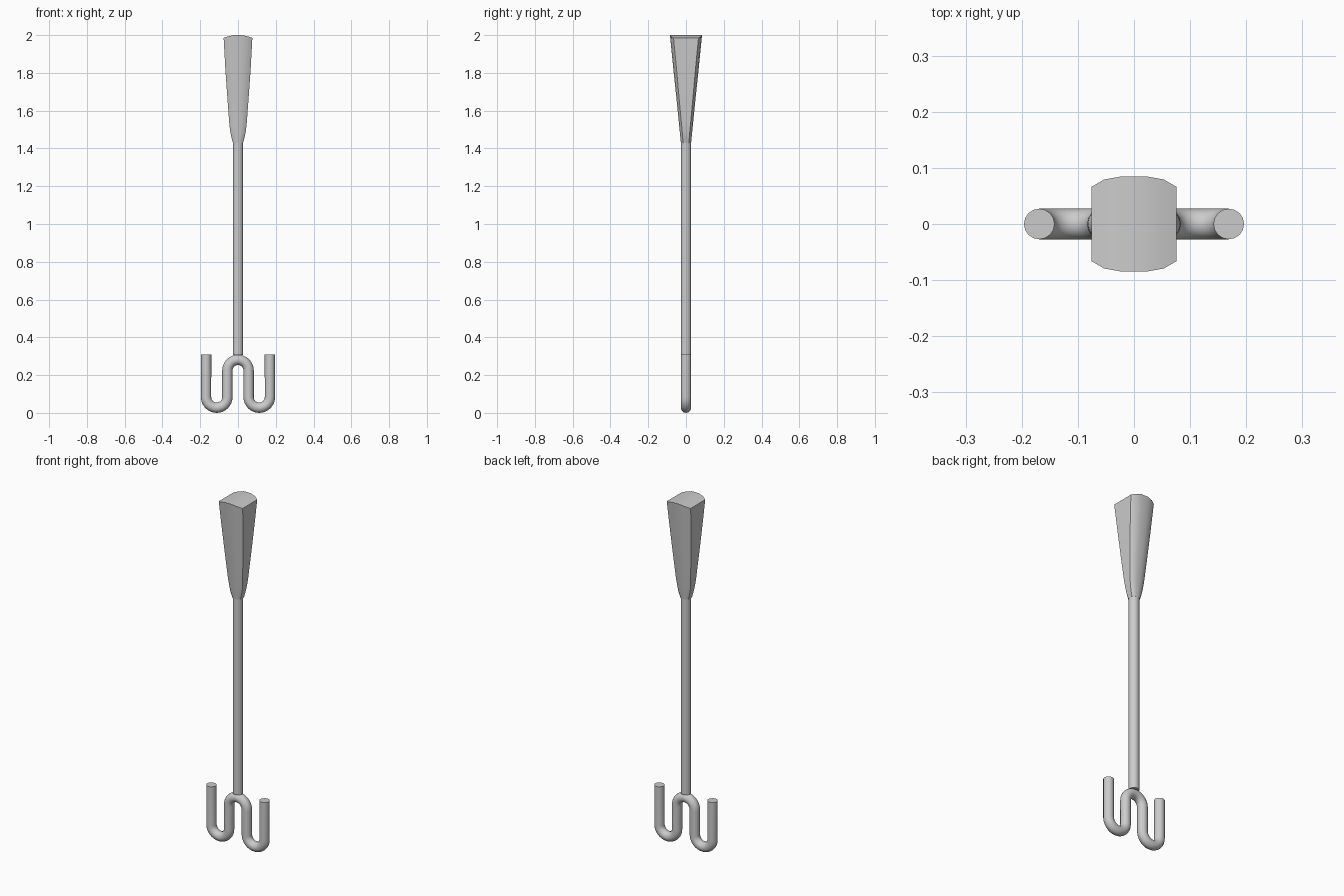
import bpy, bmesh, math

if "Cube" in bpy.data.objects:
    bpy.data.objects.remove(bpy.data.objects["Cube"])

R = 0.0273          # rod radius
BEND = 0.0563       # bend radius of the hook centreline
HOOK_TOP = 0.308


def smooth(obj, angle=30):
    bpy.ops.object.select_all(action='DESELECT')
    obj.select_set(True)
    bpy.context.view_layer.objects.active = obj
    bpy.ops.object.shade_smooth_by_angle(angle=math.radians(angle))


def arc(cx, cz, a0, a1, n=16):
    return [(cx + BEND * math.cos(math.radians(a0 + (a1 - a0) * i / n)),
             cz + BEND * math.sin(math.radians(a0 + (a1 - a0) * i / n)))
            for i in range(n + 1)]


# W-shaped double hook: one rod swept along straight legs and half-circle bends
low, high = R + BEND, HOOK_TOP - R - BEND
path = ([(-3 * BEND, HOOK_TOP)]
        + arc(-2 * BEND, low, 180, 360)
        + arc(0, high, 180, 0)
        + arc(2 * BEND, low, 180, 360)
        + [(3 * BEND, HOOK_TOP)])
curve = bpy.data.curves.new("double_hook", 'CURVE')
curve.dimensions = '3D'
curve.bevel_depth = R
curve.bevel_resolution = 6
curve.use_fill_caps = True
spline = curve.splines.new('POLY')
spline.points.add(len(path) - 1)
for p, (x, z) in zip(spline.points, path):
    p.co = (x, 0, z, 1)
hook = bpy.data.objects.new("double_hook", curve)
bpy.context.collection.objects.link(hook)
bpy.context.view_layer.objects.active = hook
hook.select_set(True)
bpy.ops.object.convert(target='MESH')
smooth(bpy.context.object)

# Straight shaft
bottom, top = HOOK_TOP - 0.002, 1.44
bpy.ops.mesh.primitive_cylinder_add(vertices=32, radius=R, depth=top - bottom,
                                    location=(0, 0, (top + bottom) / 2))
shaft = bpy.context.object
shaft.name = "shaft"
smooth(shaft)

# Flared handle: flat sides, bowed front and back, slightly crowned top
# rows: z, half width, half depth at centre, half depth at side edge
rows = [(1.43, 0.027, 0.027, 0.015), (1.46, 0.035, 0.030, 0.018),
        (1.49, 0.041, 0.033, 0.020), (1.53, 0.046, 0.037, 0.024),
        (1.65, 0.055, 0.049, 0.035), (1.82, 0.067, 0.067, 0.050),
        (2.0, 0.076, 0.085, 0.066)]
# position across the width, and drop from centre depth to edge depth
bow = [(-1, 1), (-0.7, 0.3), (-0.28, 0), (0.28, 0), (0.7, 0.3), (1, 1)]
bm = bmesh.new()
rings = []
for z, w, d, e in rows:
    crown = 0.015 if z == 2.0 else 0
    front = [(u * w, -(d - (d - e) * f), z - crown * u * u * (abs(u) > 0.5))
             for u, f in bow]
    back = [(x, -y, h) for x, y, h in reversed(front)]
    rings.append([bm.verts.new(c) for c in front + back])
n = len(rings[0])
for a, b in zip(rings, rings[1:]):
    for i in range(n):
        j = (i + 1) % n
        bm.faces.new((a[i], a[j], b[j], b[i]))
for ring in (rings[0], rings[-1]):
    for i in range(n // 2 - 1):
        bm.faces.new((ring[i], ring[i + 1], ring[n - 2 - i], ring[n - 1 - i]))
bmesh.ops.recalc_face_normals(bm, faces=bm.faces)
mesh = bpy.data.meshes.new("handle")
bm.to_mesh(mesh)
bm.free()
handle = bpy.data.objects.new("handle", mesh)
bpy.context.collection.objects.link(handle)
smooth(handle, 35)
